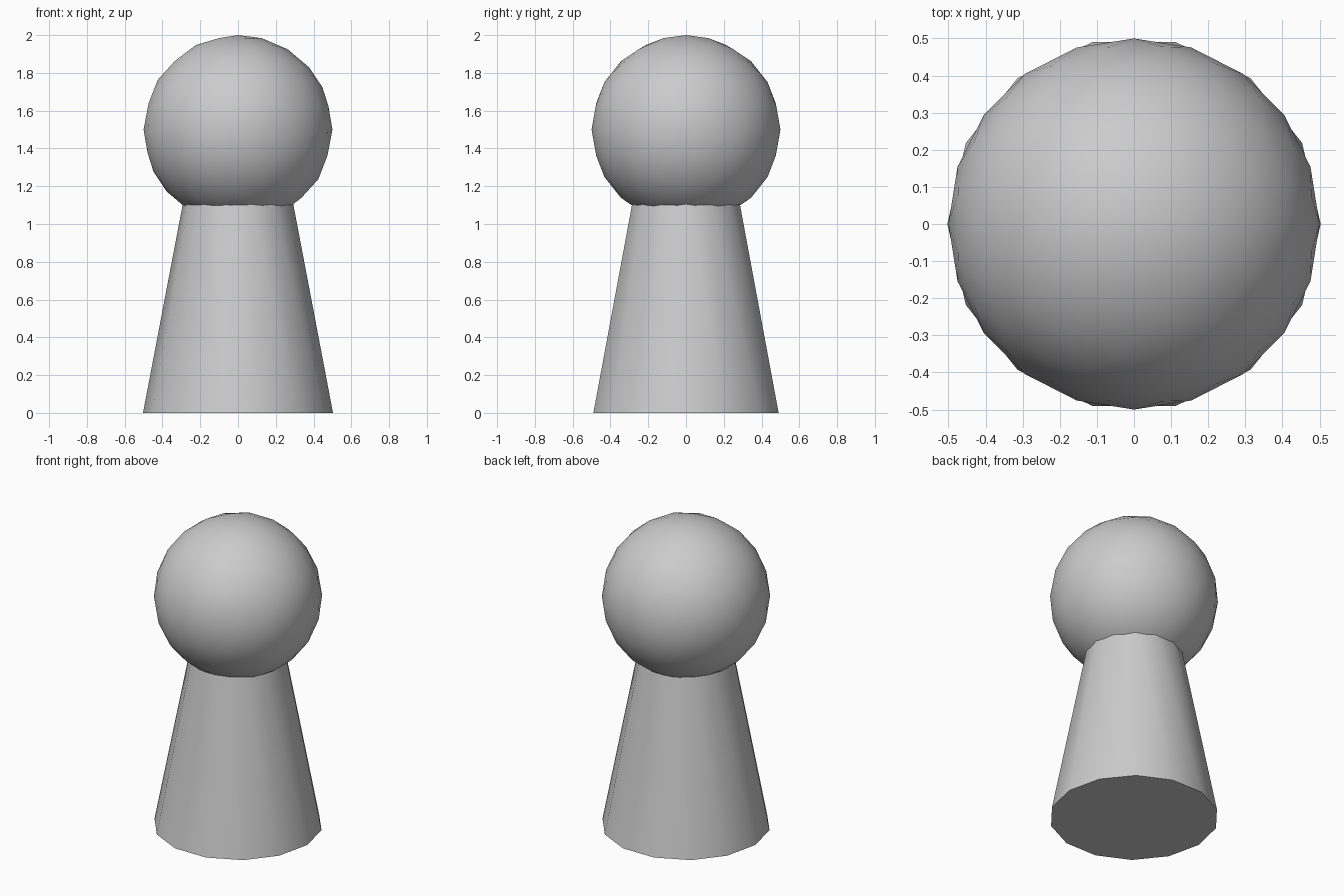
import bpy

if "Cube" in bpy.data.objects:
    bpy.data.objects.remove(bpy.data.objects["Cube"])

# Tapered body, 14 sides, its top tucked into the head
TOP = 1.15
bpy.ops.mesh.primitive_cone_add(vertices=14, radius1=0.503, radius2=0.284,
                                depth=TOP, location=(0, 0, TOP / 2))
body = bpy.context.object
body.name = "tapered_body"
# turn so that a corner lies on the x axis
body.rotation_euler.z = 1.5707963
bpy.ops.object.shade_smooth_by_angle(angle=0.6)

# Ball head
bpy.ops.mesh.primitive_ico_sphere_add(subdivisions=3, radius=0.5,
                                      location=(0, 0, 1.5))
head = bpy.context.object
head.name = "ball_head"
bpy.ops.object.shade_smooth()
